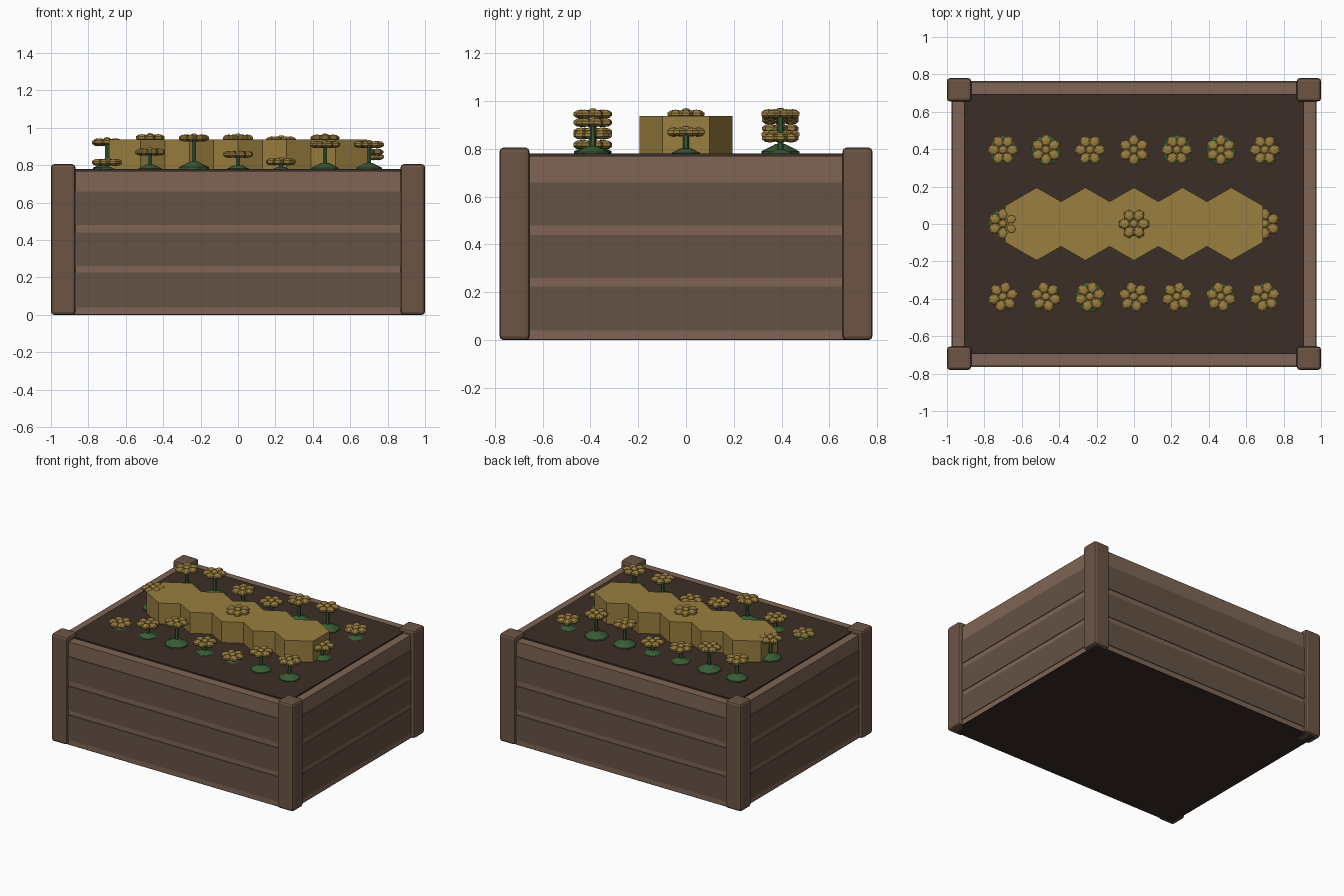
import bpy, bmesh, math
from mathutils import Matrix

if "Cube" in bpy.data.objects:
    bpy.data.objects.remove(bpy.data.objects["Cube"])


def material(name, rgb):
    m = bpy.data.materials.new(name)
    m.diffuse_color = (*rgb, 1)
    m.use_nodes = True
    m.node_tree.nodes["Principled BSDF"].inputs["Base Color"].default_value = m.diffuse_color
    return m


POST = material("post_wood", (0.15, 0.09, 0.06))
LIGHT = material("light_wood", (0.21, 0.13, 0.09))
DARK = material("dark_wood", (0.13, 0.085, 0.06))
SOIL = material("soil", (0.045, 0.027, 0.02))
GOLD = material("gold_petal", (0.32, 0.21, 0.05))
GREEN = material("leaf_green", (0.04, 0.11, 0.035))


def finish(bm, name, mat, bevel=0):
    me = bpy.data.meshes.new(name)
    bm.to_mesh(me)
    bm.free()
    me.materials.append(mat)
    ob = bpy.data.objects.new(name, me)
    bpy.context.collection.objects.link(ob)
    if bevel:
        mod = ob.modifiers.new("bevel", 'BEVEL')
        mod.width = bevel
        mod.segments = 2
    return ob


def box(name, mat, x0, x1, y0, y1, z0, z1, bevel=0):
    bm = bmesh.new()
    mt = Matrix.Translation(((x0 + x1) / 2, (y0 + y1) / 2, (z0 + z1) / 2))
    bmesh.ops.create_cube(bm, size=1, matrix=mt @ Matrix.Diagonal((x1 - x0, y1 - y0, z1 - z0, 1)))
    return finish(bm, name, mat, bevel)


def add_cone(bm, n, r0, r1, x, y, z0, z1, turn=0):
    mt = Matrix.Translation((x, y, (z0 + z1) / 2)) @ Matrix.Rotation(turn, 4, 'Z')
    bmesh.ops.create_cone(bm, cap_ends=True, segments=n, radius1=r0, radius2=r1, depth=z1 - z0, matrix=mt)


# box body, dark underside and soil
box("planter_body", LIGHT, -0.97, 0.97, -0.76, 0.76, 0.004, 0.77)
box("planter_base", SOIL, -0.97, 0.97, -0.76, 0.76, 0, 0.004)
box("soil", SOIL, -0.91, 0.91, -0.695, 0.695, 0.70, 0.78)

# darker boards on all four sides
for i, (z0, z1) in enumerate([(0.04, 0.225), (0.26, 0.44), (0.48, 0.66)]):
    for s, side in ((-1, "a"), (1, "b")):
        ya, yb = sorted((s * 0.75, s * 0.765))
        box(f"long_board_{side}_{i}", DARK, -0.9, 0.9, ya, yb, z0, z1)
        xa, xb = sorted((s * 0.96, s * 0.975))
        box(f"short_board_{side}_{i}", DARK, xa, xb, -0.7, 0.7, z0, z1)

# corner posts
for sx in (-1, 1):
    for sy in (-1, 1):
        xa, xb = sorted((sx * 0.87, sx))
        ya, yb = sorted((sy * 0.655, sy * 0.78))
        box("corner_post", POST, xa, xb, ya, yb, 0, 0.805, 0.016)

# row of hexagonal blossom clumps along the middle
for i in range(5):
    bm = bmesh.new()
    add_cone(bm, 6, 0.195, 0.195, (i - 2) * 0.26, 0, 0.765, 0.937)
    ob = finish(bm, f"blossom_clump_{i}", GOLD)
    xs = [v.co.x for v in ob.data.vertices]
    if max(xs) - min(xs) > 0.36:  # points must face along y
        c = Matrix.Translation(((i - 2) * 0.26, 0, 0))
        ob.data.transform(c @ Matrix.Rotation(math.pi / 6, 4, 'Z') @ c.inverted())


def flower(name, x, y, z, turn):
    k = (z - 0.775) / 0.17
    # leaf mound and stem
    bm = bmesh.new()
    r = 0.035 + 0.047 * k
    add_cone(bm, 8, r, r, x, y, 0.77, 0.775 + 0.014 * k, turn)
    add_cone(bm, 8, r, 0.02, x, y, 0.775 + 0.014 * k, 0.78 + 0.04 * k, turn)
    add_cone(bm, 6, 0.014, 0.011, x, y, 0.77, z)
    finish(bm, name + "_stem", GREEN)
    # six faceted petals and a round centre
    bm = bmesh.new()
    for j in range(6):
        a = turn + j * math.pi / 3
        mt = (Matrix.Translation((x + 0.05 * math.cos(a), y + 0.05 * math.sin(a), z))
              @ Matrix.Rotation(a, 4, 'Z') @ Matrix.Diagonal((0.036, 0.032, 0.019, 1)))
        bmesh.ops.create_uvsphere(bm, u_segments=6, v_segments=5, radius=1, matrix=mt)
    mt = Matrix.Translation((x, y, z + 0.005)) @ Matrix.Diagonal((0.024, 0.024, 0.02, 1))
    bmesh.ops.create_uvsphere(bm, u_segments=8, v_segments=6, radius=1, matrix=mt)
    finish(bm, name + "_head", GOLD)


# flower rows with head heights
xs = [-0.70, -0.47, -0.235, 0, 0.23, 0.465, 0.70]
rows = {
    "front": (-0.39, [0.815, 0.87, 0.945, 0.858, 0.818, 0.91, 0.91]),
    "middle": (0, [0.925, None, None, 0.945, None, None, 0.87]),
    "back": (0.395, [0.92, 0.947, 0.885, 0.86, 0.935, 0.945, 0.845]),
}
for row, (y, heights) in rows.items():
    for i, z in enumerate(heights):
        if z:
            flower(f"{row}_flower_{i}", xs[i], y, z, math.radians(15 * ((i * 2 + len(row)) % 4)))
